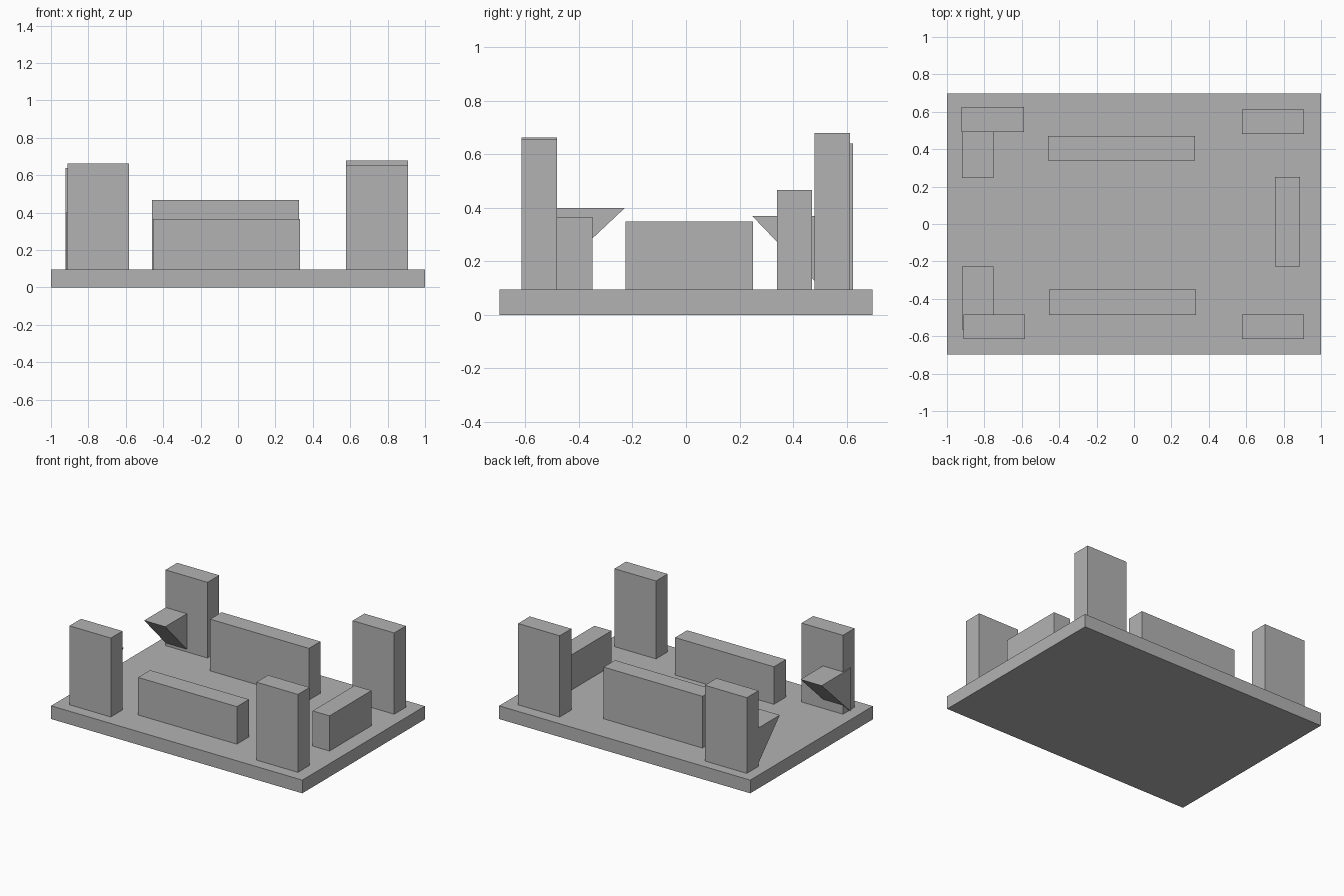
import bpy
import bmesh

cube = bpy.data.objects.get("Cube")
if cube:
    bpy.data.objects.remove(cube, do_unlink=True)

# Single plain grey finish
GREY = (0.45, 0.45, 0.45, 1)
grey = bpy.data.materials.new("plain grey")
grey.use_nodes = True
grey.diffuse_color = GREY
for node in grey.node_tree.nodes:
    if node.type == 'BSDF_PRINCIPLED':
        node.inputs["Base Color"].default_value = GREY

BASE_TOP = 0.095


def prism(name, profile, x0, x1):
    """Extrude a closed (y, z) profile along x from x0 to x1."""
    bm = bmesh.new()
    face = bm.faces.new([bm.verts.new((x0, y, z)) for y, z in profile])
    result = bmesh.ops.extrude_face_region(bm, geom=[face])
    moved = [v for v in result["geom"] if isinstance(v, bmesh.types.BMVert)]
    bmesh.ops.translate(bm, verts=moved, vec=(x1 - x0, 0, 0))
    bmesh.ops.recalc_face_normals(bm, faces=bm.faces)
    mesh = bpy.data.meshes.new(name)
    bm.to_mesh(mesh)
    bm.free()
    mesh.materials.append(grey)
    obj = bpy.data.objects.new(name, mesh)
    bpy.context.collection.objects.link(obj)
    return obj


def block(name, x0, x1, y0, y1, top, bottom=BASE_TOP):
    return prism(name, [(y0, bottom), (y1, bottom), (y1, top), (y0, top)], x0, x1)


# Base slab
block("base_slab", -1, 1, -0.697, 0.697, BASE_TOP, 0)

# Corner towers
block("front_right_tower", -0.912, -0.582, -0.615, -0.483, 0.663)
block("front_left_tower", 0.577, 0.908, -0.615, -0.483, 0.656)
block("back_right_tower", -0.922, -0.587, 0.492, 0.625, 0.64)
block("back_left_tower", 0.577, 0.908, 0.48, 0.613, 0.68)

# Low walls between the towers
block("front_wall", -0.455, 0.332, -0.487, -0.35, 0.365)
block("back_wall", -0.46, 0.327, 0.34, 0.47, 0.467)
block("left_wall", 0.753, 0.888, -0.227, 0.25, 0.348)

# Overhanging wedges: flat top, underside sloping down to the tower foot
for name, tip, foot, top in (("front_wedge", -0.228, -0.563, 0.4),
                             ("back_wedge", 0.247, 0.52, 0.37)):
    prism(name, [(tip, top), (foot, top), (foot, BASE_TOP - 0.01)], -0.92, -0.752)
